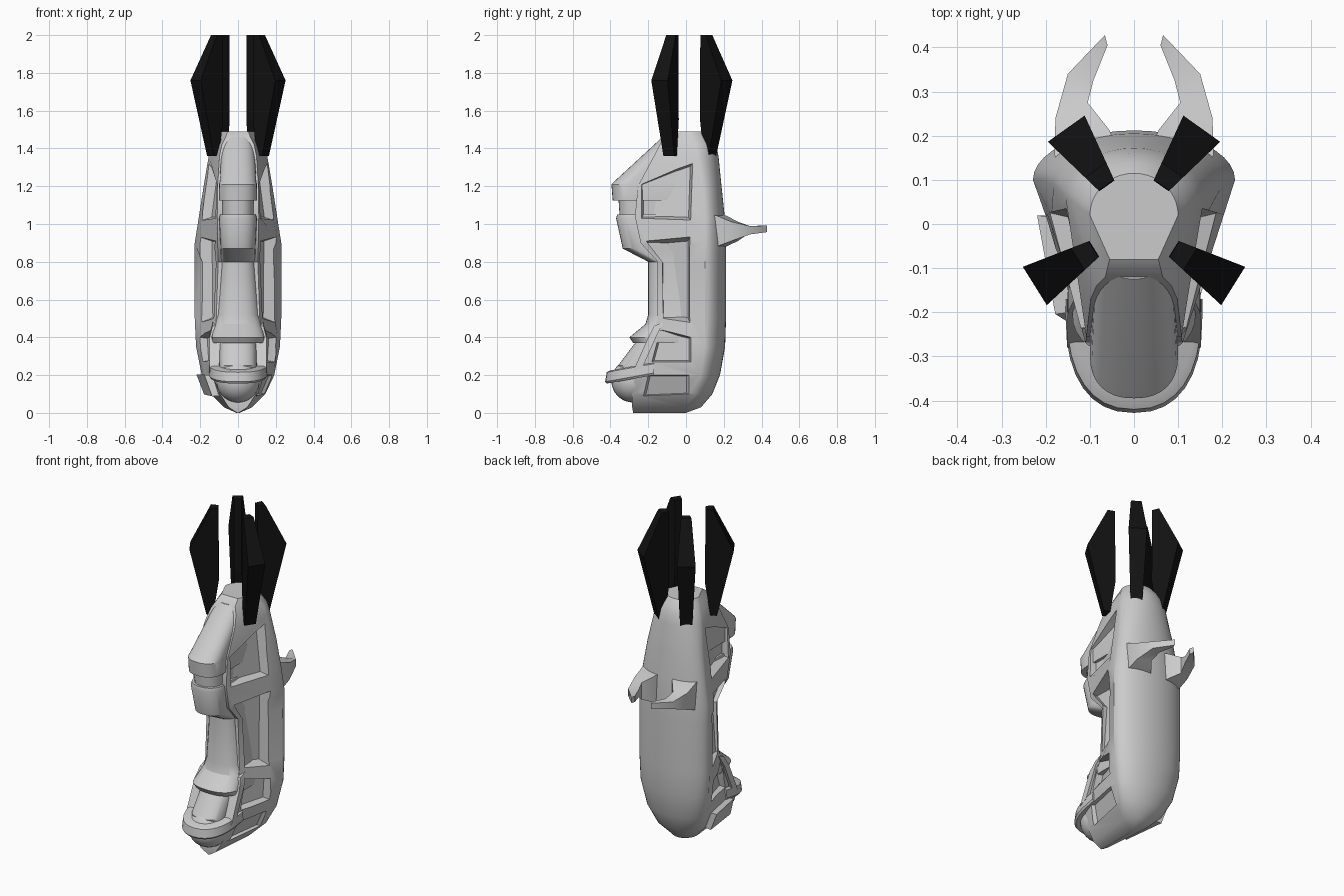
import bpy, bmesh, math
from mathutils import Vector

if "Cube" in bpy.data.objects:
    bpy.data.objects.remove(bpy.data.objects["Cube"])


def finish(name, bm, angle=35, mat=None):
    bmesh.ops.recalc_face_normals(bm, faces=bm.faces)
    me = bpy.data.meshes.new(name)
    bm.to_mesh(me)
    bm.free()
    ob = bpy.data.objects.new(name, me)
    bpy.context.collection.objects.link(ob)
    if mat:
        me.materials.append(mat)
    if angle:
        smooth(ob, angle)
    return ob


def smooth(ob, angle):
    bpy.ops.object.select_all(action='DESELECT')
    ob.select_set(True)
    bpy.context.view_layer.objects.active = ob
    bpy.ops.object.shade_smooth_by_angle(angle=math.radians(angle))


def loft(name, rings, angle=35, mat=None):
    bm = bmesh.new()
    vs = [[bm.verts.new(p) for p in r] for r in rings]
    n = len(vs[0])
    for a, b in zip(vs, vs[1:]):
        for i in range(n):
            j = (i + 1) % n
            bm.faces.new((a[i], a[j], b[j], b[i]))
    bm.faces.new(vs[0])
    bm.faces.new(vs[-1])
    return finish(name, bm, angle, mat)


# Hull stations: z, half width, y of widest point, back y, front half width, front y
HULL = [
    (0.00, .008, -.03, .00, .004, -.28),
    (0.03, .075, .00, .08, .050, -.285),
    (0.10, .145, .05, .14, .095, -.285),
    (0.20, .192, .08, .18, .125, -.27),
    (0.35, .222, .10, .207, .130, -.20),
    (0.50, .229, .10, .212, .115, -.15),
    (0.80, .229, .10, .212, .105, -.15),
    (0.90, .229, .10, .212, .108, -.24),
    (1.04, .207, .10, .205, .110, -.27),
    (1.20, .182, .09, .188, .108, -.255),
    (1.36, .155, .06, .172, .098, -.17),
    (1.42, .138, .05, .160, .085, -.14),
    (1.46, .115, .03, .140, .065, -.12),
    (1.49, .100, .02, .115, .055, -.08),
]


def hull_ring(z, w, yc, yb, wf, yf):
    arc = [(w * math.cos(t), yc + (yb - yc) * math.sin(t))
           for t in (math.pi * i / 20 for i in range(21))]
    return [(x, y, z) for x, y in [(wf, yf)] + arc + [(-wf, yf)]]


def side_x(y, z):
    for a, b in zip(HULL, HULL[1:]):
        if a[0] <= z <= b[0]:
            t = (z - a[0]) / (b[0] - a[0])
            _, w, yc, _, wf, yf = [p + (q - p) * t for p, q in zip(a, b)]
            return wf + (w - wf) * (y - yf) / (yc - yf)


hull = loft("hull", [hull_ring(*s) for s in HULL])

# Recessed side panels cut into the hull: outline in (y, z), depth
PANELS = [
    ([(-.235, 1.03), (.025, 1.02), (.035, 1.32), (-.05, 1.29), (-.235, 1.21)], .05),
    ([(-.21, .91), (-.125, .80), (-.12, .50), (.02, .48), (.02, .93)], .06),
    ([(-.135, .44), (.025, .40), (.025, .27), (-.18, .27)], .035),
    ([(-.20, .20), (.015, .20), (.015, .10), (-.225, .09)], .018),
]
for outline, depth in PANELS:
    cy = sum(p[0] for p in outline) / len(outline)
    cz = sum(p[1] for p in outline) / len(outline)
    for s in (1, -1):
        rings = []
        for k, off in ((.90, -depth), (1.0, 0), (1.04, .04)):
            rings.append([(s * (side_x(y, z) + off), cy + (y - cy) * k, cz + (z - cz) * k)
                          for y, z in outline])
        cutter = loft("panel_cutter", rings, 0)
        cutter.hide_render = True
        mod = hull.modifiers.new("panel", 'BOOLEAN')
        mod.operation, mod.solver, mod.object = 'DIFFERENCE', 'EXACT', cutter
        bpy.context.view_layer.objects.active = hull
        bpy.ops.object.modifier_apply(modifier=mod.name)
        bpy.data.objects.remove(cutter)
smooth(hull, 30)


# Rounded front column: stations z, half width, front y
def u_ring(z, w, yf, yb=-.02, ry=.10, slope=0.0):
    pts = [(w, yb)]
    for i in range(17):
        t = math.pi * i / 16
        c = math.cos(t)
        pts.append((math.copysign(abs(c) ** .85, c) * w, yf + ry - ry * math.sin(t) ** .85
                    if 0 < i < 16 else yf + ry))
    pts.append((-w, yb))
    return [(x, y, z + slope * (y - yf)) for x, y in pts]


COLUMN = [
    (.16, .105, -.34), (.25, .10, -.36), (.37, .10, -.27), (.37, .135, -.28), (.40, .14, -.30),
    (.47, .125, -.215), (.52, .115, -.20), (.80, .092, -.20), (.87, .092, -.335),
    (1.03, .10, -.37), (1.05, .095, -.365), (1.05, .083, -.352), (1.125, .083, -.357),
    (1.125, .10, -.388), (1.21, .10, -.395), (1.225, .097, -.38), (1.46, .085, -.125),
]
loft("front_column", [u_ring(*s) for s in COLUMN], 30)

# Toe: slanted ledge, round bumper and side struts
loft("toe_ledge", [u_ring(z, w, yf, -.17, .22, .18)
                   for z, w, yf in ((.155, .148, -.42), (.165, .155, -.428),
                                    (.215, .152, -.42), (.225, .14, -.40))])
bm = bmesh.new()
bmesh.ops.create_uvsphere(bm, u_segments=32, v_segments=16, radius=.115)
bmesh.ops.translate(bm, verts=bm.verts, vec=(0, -.28, .17))
finish("toe_bumper", bm)
for s in (1, -1):
    loft("toe_strut", [[(s * x0, y, z), (s * x1, y, z), (s * x1, y + .05, z + .02),
                        (s * x0, y + .05, z + .02)]
                       for x0, x1, y, z in ((.09, .152, -.28, .22), (.09, .15, -.20, .40),
                                            (.09, .135, -.17, .46))], 30)

# Rear pincers: outer (x, y), inner (x, y), z low, z high
PINCER = [
    ((.175, .10), (.04, .17), .865, 1.055),
    ((.18, .16), (.055, .212), .88, 1.045),
    ((.178, .24), (.105, .275), .91, 1.012),
    ((.150, .34), (.092, .325), .945, .988),
    ((.066, .428), (.060, .405), .957, .992),
]
for s in (1, -1):
    loft("rear_pincer", [[(s * o[0], o[1], lo), (s * i[0], i[1], lo),
                          (s * i[0], i[1], hi), (s * o[0], o[1], hi)]
                         for o, i, lo, hi in PINCER], 30)

# Four black wedge fins around the top: profile in (radius, z), thicker outwards
black = bpy.data.materials.new("black")
black.diffuse_color = (.006, .006, .006, 1)
black.use_nodes = True
black.node_tree.nodes["Principled BSDF"].inputs["Base Color"].default_value = black.diffuse_color
FIN = [(.135, 1.36), (.172, 1.36), (.265, 1.76), (.15, 2.0), (.108, 2.0), (.106, 1.55)]
for deg in (54.6, 125.4, -32, 212):
    a = math.radians(deg)
    radial = Vector((math.cos(a), math.sin(a), 0))
    tangent = Vector((-math.sin(a), math.cos(a), 0))
    loft("top_fin", [[radial * r + tangent * s * (.021 + .19 * (r - .106)) + Vector((0, 0, z))
                      for r, z in FIN] for s in (-1, 1)], 0, black)
